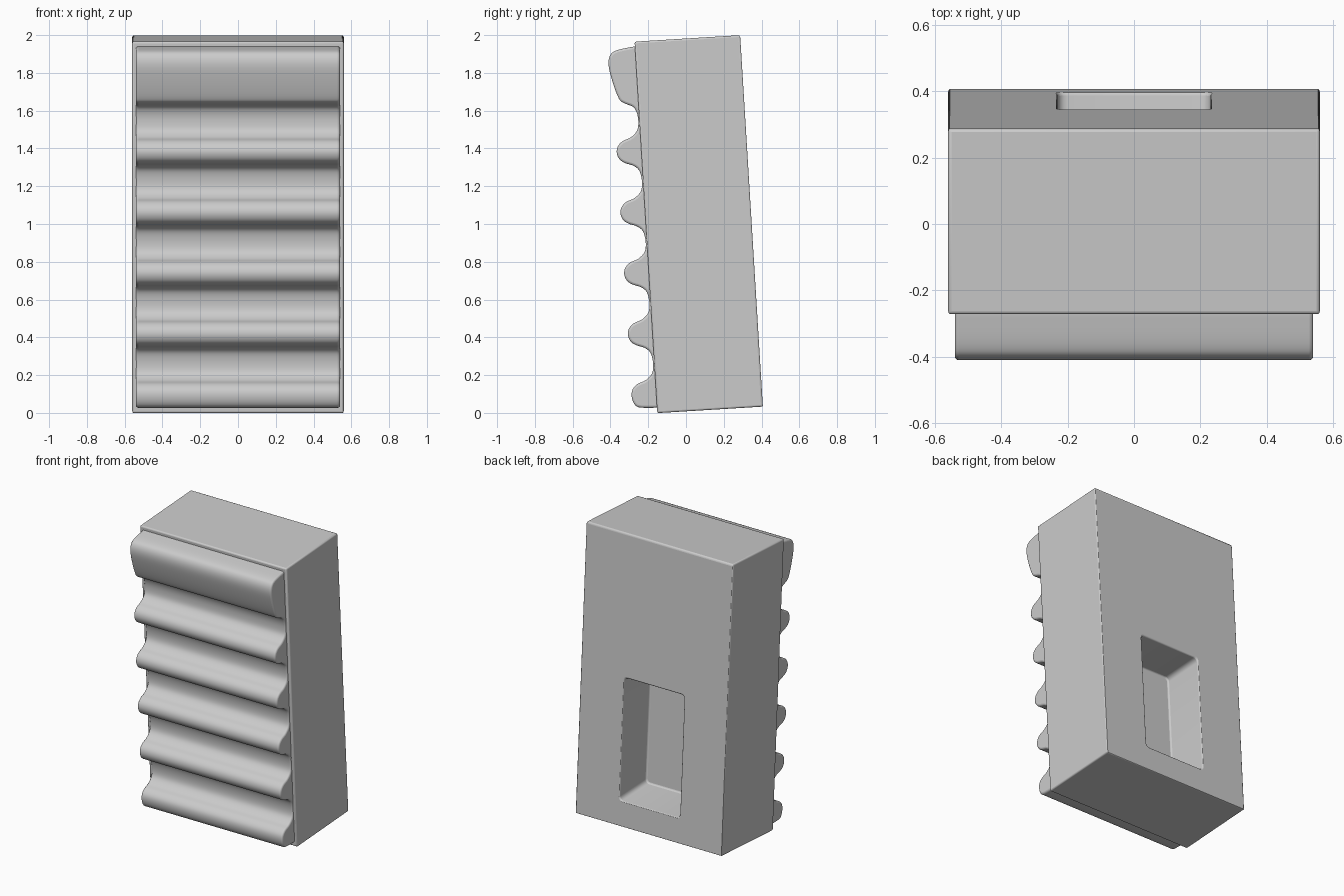
import bpy, bmesh, math
from mathutils import Matrix, Vector

cube = bpy.data.objects.get("Cube")
if cube:
    bpy.data.objects.remove(cube, do_unlink=True)

WIDTH, DEPTH, HEIGHT = 1.12, 0.56, 1.97
TILT = math.radians(3.5)
PLACE = Matrix.Translation((0, -0.152, -0.001)) @ Matrix.Rotation(TILT, 4, 'X')

grey = bpy.data.materials.new("light grey")
grey.use_nodes = True
grey.diffuse_color = (0.6, 0.6, 0.6, 1)
grey.node_tree.nodes["Principled BSDF"].inputs["Base Color"].default_value = (0.6, 0.6, 0.6, 1)


def finish(bm, name, bevel, angle):
    """Turn a bmesh into a leaning, softly bevelled object."""
    bmesh.ops.recalc_face_normals(bm, faces=bm.faces)
    mesh = bpy.data.meshes.new(name)
    bm.to_mesh(mesh)
    bm.free()
    mesh.materials.append(grey)
    ob = bpy.data.objects.new(name, mesh)
    bpy.context.collection.objects.link(ob)
    ob.matrix_world = PLACE
    mod = ob.modifiers.new("soft edges", 'BEVEL')
    mod.width, mod.segments = bevel, 3
    mod.limit_method, mod.angle_limit = 'ANGLE', math.radians(angle)
    bpy.ops.object.select_all(action='DESELECT')
    ob.select_set(True)
    bpy.context.view_layer.objects.active = ob
    bpy.ops.object.shade_smooth_by_angle(angle=math.radians(40))
    return ob


# Main body: a block with a deep hand recess in the back
bm = bmesh.new()
bmesh.ops.create_cube(bm, size=1)
for v in bm.verts:
    v.co = Vector((v.co.x * WIDTH, (v.co.y + 0.5) * DEPTH, (v.co.z + 0.5) * HEIGHT))
back = max(bm.faces, key=lambda f: f.calc_center_median().y)
bmesh.ops.inset_individual(bm, faces=[back], thickness=0.1)
for v in back.verts:
    v.co.x = math.copysign(0.23, v.co.x)
    v.co.z = 1.0 if v.co.z > HEIGHT / 2 else 0.17
rim = list(back.verts)
floor = bmesh.ops.extrude_discrete_faces(bm, faces=[back])["faces"][0]
for v in floor.verts:
    v.co.y -= 0.29
    if v.co.z < 0.5:
        v.co.z += 0.03
corners = [e for v in floor.verts for e in v.link_edges if e not in list(floor.edges)]
bmesh.ops.bevel(bm, geom=corners, offset=0.03, segments=4, profile=0.5, affect='EDGES')
finish(bm, "body", 0.014, 40)

# Ribbed front panel: (outward, up) profile from the top brow to the lowest ridge
profile = [(0.001, 1.945), (0.093, 1.931), (0.132, 1.908), (0.145, 1.854), (0.129, 1.763),
           (0.102, 1.676), (0.078, 1.65), (0.031, 1.627), (0.012, 1.596)]
ridge = [(0.006, 0.15), (0.015, 0.1), (0.05, 0.066), (0.095, 0.048), (0.122, 0.022), (0.13, -0.012),
         (0.118, -0.046), (0.09, -0.068), (0.045, -0.086), (0.016, -0.115)]
PITCH = 0.322
for i in range(5):
    peak = 1.4 - i * PITCH
    profile += [(t, peak + d) for t, d in (ridge if i < 4 else ridge[:6])]
profile += [(0.122, 0.062), (0.1, 0.038), (0.05, 0.031), (0.003, 0.029)]


def smooth_path(points, steps=5):
    """Catmull-Rom curve through the points."""
    p = [Vector(q) for q in points]
    p = [p[0]] + p + [p[-1]]
    out = []
    for a, b, c, d in zip(p, p[1:], p[2:], p[3:]):
        for k in range(steps):
            u = k / steps
            out.append(0.5 * (2 * b + (c - a) * u + (2 * a - 5 * b + 4 * c - d) * u ** 2
                              + (3 * b - a - 3 * c + d) * u ** 3))
    return out + [p[-1]]


bm = bmesh.new()
path = smooth_path(profile)
outline = [(-max(q.x, 0.002), q.y) for q in path]
outline += [(0.03, outline[-1][1]), (0.03, outline[0][1])]
half = 0.54
cap = bm.faces.new([bm.verts.new((-half, y, z)) for y, z in outline])
side = bmesh.ops.extrude_face_region(bm, geom=[cap])["geom"]
bmesh.ops.translate(bm, vec=(2 * half, 0, 0),
                    verts=[g for g in side if isinstance(g, bmesh.types.BMVert)])
finish(bm, "ribbed_front_panel", 0.012, 60)
